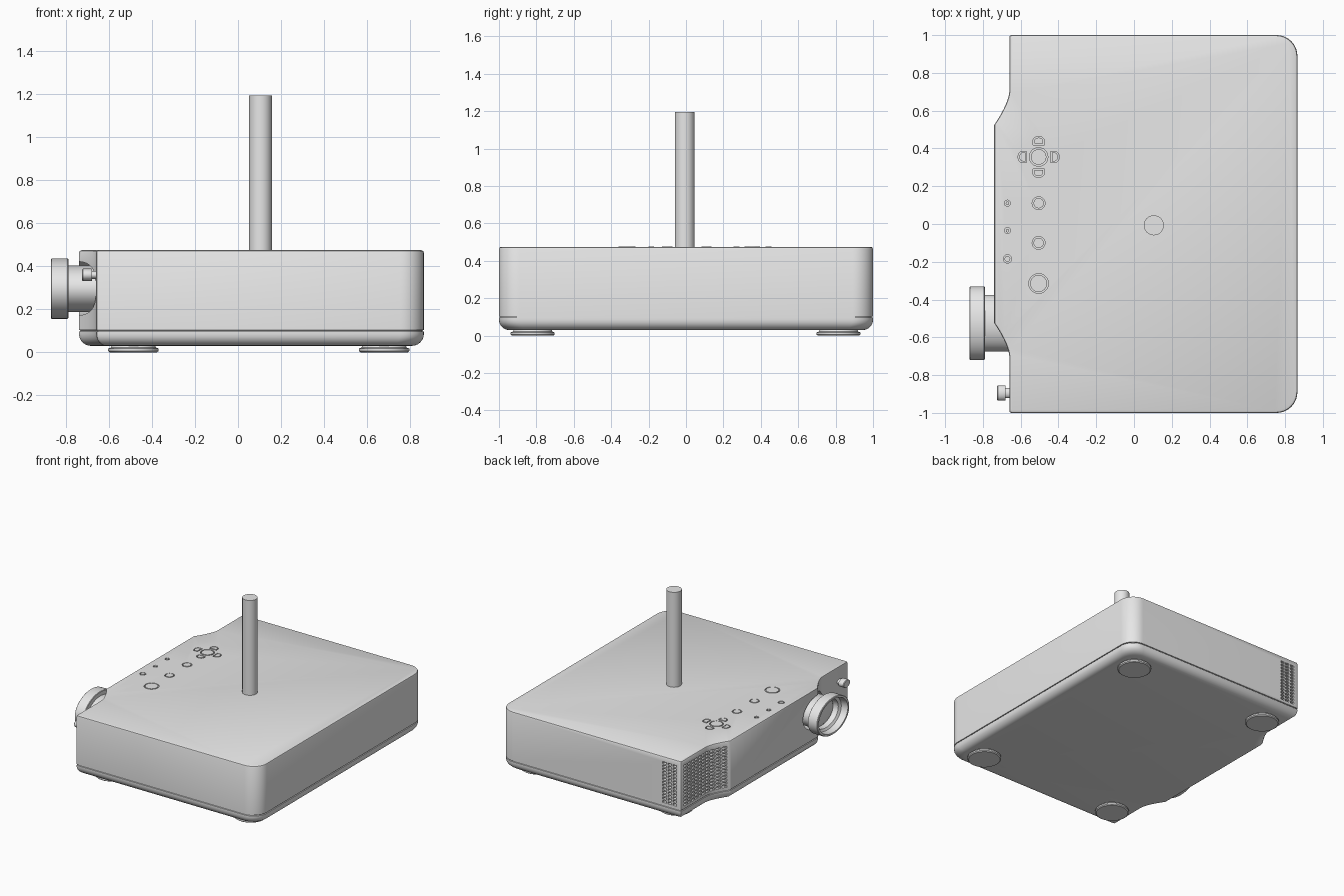
import bpy, bmesh, math
from mathutils import Vector

if "Cube" in bpy.data.objects:
    bpy.data.objects.remove(bpy.data.objects["Cube"])

mat = bpy.data.materials.new("light_grey")
mat.diffuse_color = (0.8, 0.8, 0.8, 1)
mat.use_nodes = True
mat.node_tree.nodes["Principled BSDF"].inputs["Base Color"].default_value = mat.diffuse_color


def finish(bm, name, smooth=True):
    bmesh.ops.remove_doubles(bm, verts=bm.verts, dist=1e-5)
    bmesh.ops.recalc_face_normals(bm, faces=bm.faces)
    me = bpy.data.meshes.new(name)
    bm.to_mesh(me)
    bm.free()
    me.materials.append(mat)
    ob = bpy.data.objects.new(name, me)
    bpy.context.collection.objects.link(ob)
    if smooth:
        shade(ob)
    return ob


def select(ob):
    bpy.ops.object.select_all(action='DESELECT')
    ob.select_set(True)
    bpy.context.view_layer.objects.active = ob


def shade(ob):
    select(ob)
    bpy.ops.object.shade_smooth_by_angle(angle=math.radians(32))


def loft(bm, loops, caps=True):
    rings = [[bm.verts.new(p) for p in loop] for loop in loops]
    n = len(rings[0])
    for a, b in zip(rings, rings[1:]):
        for i in range(n):
            j = (i + 1) % n
            bm.faces.new((a[i], a[j], b[j], b[i]))
    if caps:
        bm.faces.new(rings[0][::-1])
        bm.faces.new(rings[-1])


def revolve(name, profile, centre, axis='Z', stretch=1.0, n=48):
    """profile of (radius, height); stretch widens the y direction"""
    bm, c, loops = bmesh.new(), Vector(centre), []
    for r, h in profile:
        loop = []
        for i in range(n):
            a = 2 * math.pi * i / n
            u, v = r * math.cos(a), r * math.sin(a)
            loop.append(c + (Vector((u, v, h)) if axis == 'Z' else Vector((h, u * stretch, v))))
        loops.append(loop)
    loft(bm, loops, caps=False)
    return finish(bm, name)


def box(bm, x0, x1, y0, y1, z0, z1):
    q = [(x0, y0), (x1, y0), (x1, y1), (x0, y1)]
    loft(bm, [[(x, y, z) for x, y in q] for z in (z0, z1)])


def cut(target, cutter):
    m = target.modifiers.new("cut", 'BOOLEAN')
    m.operation, m.solver, m.object = 'DIFFERENCE', 'EXACT', cutter
    select(target)
    bpy.ops.object.modifier_apply(modifier="cut")
    bpy.data.objects.remove(cutter)


# Body outline: rounded rear corners, bulged lens side
CX, HX = 0.0625, 0.8025


def bulge(y):
    t = min(1, max(0, (0.70 - abs(y)) / 0.175))
    return -0.66 - 0.08 * t ** 1.5


half = [(0.755 + 0.11 * math.sin(a), 0.89 + 0.11 * math.cos(a))
        for a in [math.pi / 2 * (1 - i / 10) for i in range(11)]]
half += [(-0.65, 1.0), (-0.657, 0.997), (-0.66, 0.99)]
half += [(bulge(0.70 - 0.175 * i / 10), 0.70 - 0.175 * i / 10) for i in range(11)]
outline = half + [(x, -y) for x, y in reversed(half)]


def ring(z, d):
    sx, sy = 1 - d / HX, 1 - d
    return [(CX + (x - CX) * sx, y * sy, z) for x, y in outline]


# Body with rounded base and seam line
levels = [(0.03 + 0.055 * (1 - math.cos(a)), 0.055 * (1 - math.sin(a)))
          for a in [math.pi / 2 * i / 6 for i in range(7)]]
levels += [(0.096, 0), (0.097, 0.007), (0.102, 0.007), (0.103, 0),
           (0.463, 0), (0.471, 0.003), (0.475, 0.011)]
bm = bmesh.new()
loft(bm, [ring(z, d) for z, d in levels])
body = finish(bm, "body", False)

# Vent slots wrapping round the corner
bm = bmesh.new()
for r in range(13):
    z = 0.125 + r * 0.0245
    for c in range(10):
        y = 0.545 + c * 0.043
        s = bulge(y + 0.015)
        box(bm, s - 0.12, s + 0.03, y, y + 0.032, z, z + 0.015)
    for c in range(3):
        x = -0.622 + c * 0.043
        box(bm, x, x + 0.032, 0.965, 1.05, z, z + 0.015)
cut(body, finish(bm, "vent_cutter", False))

# Lens opening
cut(body, revolve("lens_cutter", [(0, -0.95), (0.125, -0.95), (0.125, -0.60), (0, -0.60)],
                  (0, -0.52, 0.297), 'X', 1.39))


# Buttons: flush caps sitting in shallow wells
def disc(r):
    n = 32
    return [(r * math.cos(2 * math.pi * i / n), r * math.sin(2 * math.pi * i / n)) for i in range(n)]


def dshape(g, turn):
    w, flat, dome = 0.03 - g, -0.022 + g, 0.024 - g
    pts = [(-w, flat), (w, flat)]
    pts += [(w * math.cos(math.pi * i / 12), dome * math.sin(math.pi * i / 12)) for i in range(13)]
    c, s = math.cos(turn), math.sin(turn)
    return [(x * c - y * s, x * s + y * c) for x, y in pts]


def prism(bm, pts, x, y, z0, z1):
    loft(bm, [[(x + u, y + v, z) for u, v in pts] for z in (z0, z1)])


PX, PY = -0.505, 0.355
spots = [("select_button", PX, PY, disc(0.049), disc(0.041))]
for name, x, y, r in [("menu_button", PX, 0.11, 0.034), ("source_button", PX, -0.10, 0.034),
                      ("power_button", PX, -0.315, 0.052), ("indicator_1", -0.67, 0.11, 0.016),
                      ("indicator_2", -0.67, -0.035, 0.016), ("indicator_3", -0.67, -0.185, 0.022)]:
    spots.append((name, x, y, disc(r), disc(r - 0.007)))
for k in range(4):
    t = k * math.pi / 2
    spots.append((f"arrow_button_{k}", PX - 0.085 * math.sin(t), PY + 0.085 * math.cos(t),
                  dshape(0, t), dshape(0.007, t)))
wells = bmesh.new()
for name, x, y, outer, inner in spots:
    prism(wells, outer, x, y, 0.463, 0.50)
    bm = bmesh.new()
    prism(bm, inner, x, y, 0.455, 0.476)
    finish(bm, name)
cut(body, finish(wells, "well_cutter", False))
shade(body)

# Lens barrel, focus ring and domed glass (slightly wide oval)
lens = (0, -0.525, 0.296)
revolve("lens_barrel", [(0, -0.58), (0.108, -0.58), (0.108, -0.79), (0.137, -0.79), (0.14, -0.793),
                        (0.14, -0.867), (0.137, -0.87), (0.125, -0.87), (0.12, -0.82), (0.104, -0.81),
                        (0.10, -0.77), (0, -0.77)], lens, 'X', 1.39)
revolve("lens_glass", [(0.1 * math.sin(a), -0.765 - 0.03 * math.cos(a))
                       for a in [math.pi / 2 * i / 8 for i in range(9)]], lens, 'X', 1.39)

# Adjustment knob beside the lens
revolve("knob", [(0, -0.64), (0.019, -0.64), (0.019, -0.68), (0.028, -0.68), (0.029, -0.684),
                 (0.029, -0.721), (0.026, -0.725), (0, -0.725)], (0, -0.895, 0.36), 'X', 1.39, 24)

# Ceiling mount pole
revolve("pole", [(0, 0.46), (0.053, 0.46), (0.053, 1.195), (0, 1.195)], (0.105, -0.007, 0), n=32)

# Four feet
for x in (-0.487, 0.68):
    for y in (-0.82, 0.815):
        revolve("foot", [(0, 0), (0.11, 0), (0.118, 0.006), (0.118, 0.017), (0.105, 0.022),
                         (0.10, 0.035), (0, 0.035)], (x, y, 0))
